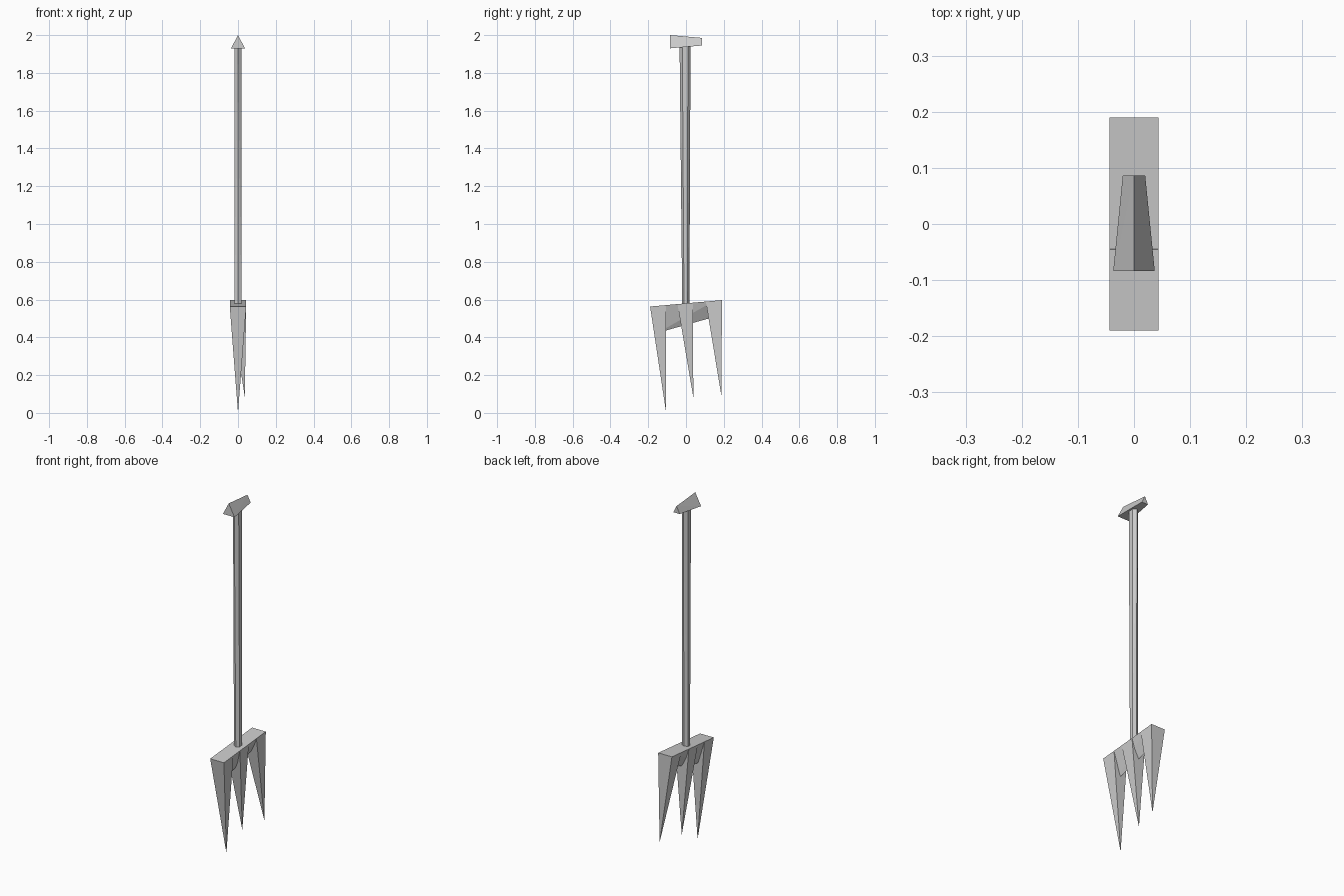
import bpy, bmesh
from math import sin, cos, pi
from mathutils import Vector

if "Cube" in bpy.data.objects:
    bpy.data.objects.remove(bpy.data.objects["Cube"])


def hull(name, points):
    """Flat-faced convex part from its corner points."""
    bm = bmesh.new()
    for p in points:
        bm.verts.new(p)
    bmesh.ops.convex_hull(bm, input=bm.verts[:])
    bmesh.ops.dissolve_limit(bm, angle_limit=0.01, verts=bm.verts[:], edges=bm.edges[:])
    bmesh.ops.recalc_face_normals(bm, faces=bm.faces[:])
    mesh = bpy.data.meshes.new(name)
    bm.to_mesh(mesh)
    bm.free()
    obj = bpy.data.objects.new(name, mesh)
    bpy.context.collection.objects.link(obj)
    return obj


HALF = 0.0435  # half width of the fork head


def top_z(y):
    """Height of the tilted fork head top."""
    return 0.58 + 0.089 * y


def ridge_z(y):
    """Height of the lower ridge of the crossbar."""
    return 0.466 + 0.28 * y


# Grip: triangular prism tapering to the back
hull("grip", [
    (-0.037, -0.084, 1.93), (0.037, -0.084, 1.93), (0, -0.084, 2.0),
    (-0.02, 0.086, 1.945), (0.02, 0.086, 1.945), (0, 0.086, 1.985)])


# Shaft: six-sided pole, a little deeper at the top
def ring(rx, ry, cy, z):
    return [(rx * cos(pi / 6 + i * pi / 3) / cos(pi / 6),
             cy + ry * sin(pi / 6 + i * pi / 3), z) for i in range(6)]


hull("shaft", ring(0.018, 0.019, -0.001, 0.575) + ring(0.018, 0.029, -0.005, 1.945))

# Crossbar: V-shaped bar joining the tines
bar = []
for y in (-0.15, 0.15):
    bar += [(-HALF, y, top_z(y)), (HALF, y, top_z(y)), (0, y, ridge_z(y))]
hull("crossbar", bar)

# Tines: upside-down pyramids (back edge, front edge, tip)
tines = {
    "front_tine": (-0.19, -0.105, (0, -0.105, 0.0)),
    "middle_tine": (-0.045, 0.036, (0, 0.039, 0.08)),
    "back_tine": (0.105, 0.19, (0.036, 0.188, 0.085)),
}
for name, (y0, y1, tip) in tines.items():
    corners = [(x, y, top_z(y)) for x in (-HALF, HALF) for y in (y0, y1)]
    hull(name, corners + [tip])
